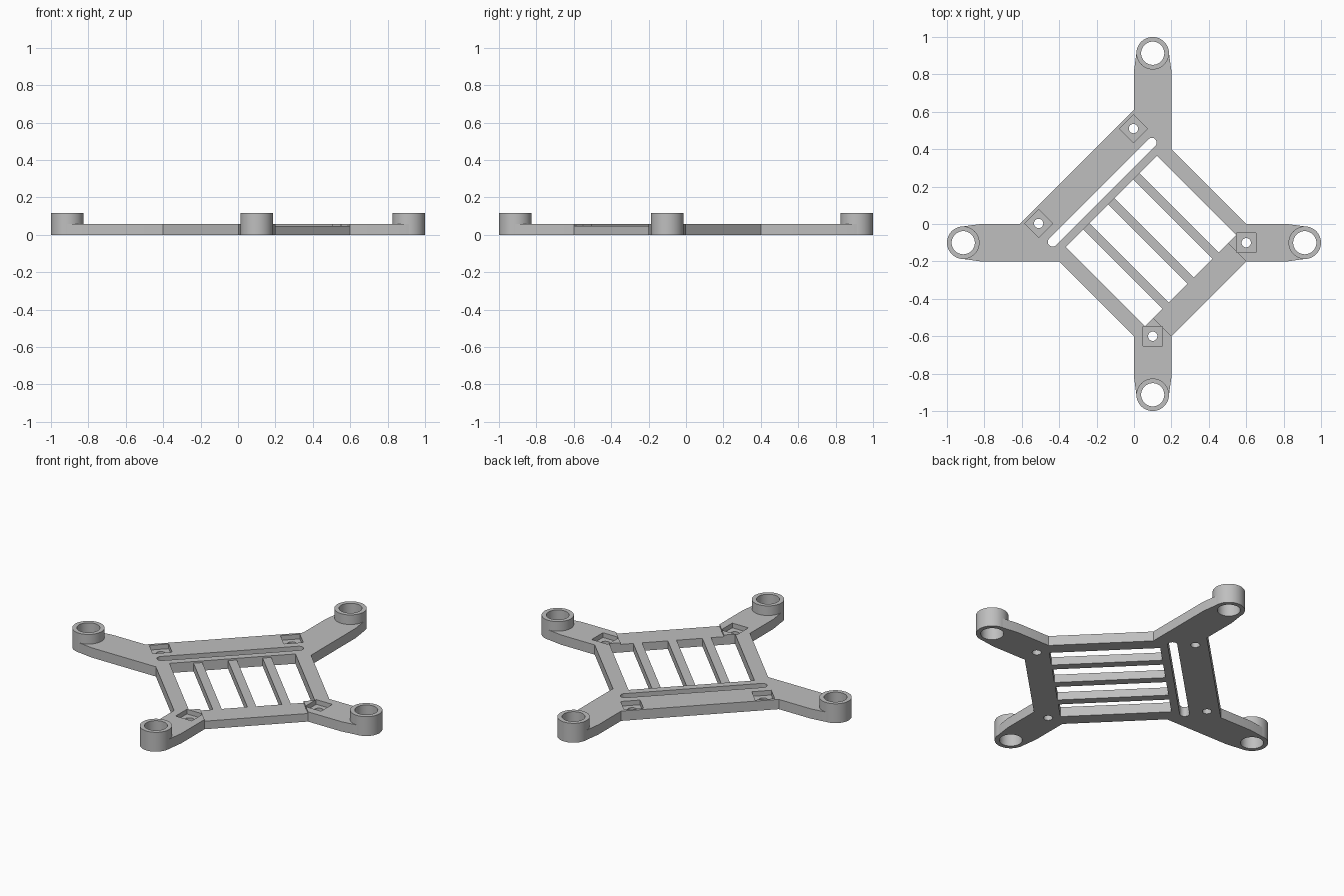
import bpy, bmesh, math

if "Cube" in bpy.data.objects:
    bpy.data.objects.remove(bpy.data.objects["Cube"], do_unlink=True)

PLATE, RAIL, MOUNT = 0.058, 0.048, 0.115   # heights of plate, lowered rail, motor mounts
OUTER, INNER = 0.087, 0.062                # motor mount radii
WIN_S, WIN_D0, WIN_D1 = 0.487, -0.243, 0.605

grey = bpy.data.materials.new("light_grey")
grey.use_nodes = True
colour = (0.52, 0.52, 0.52, 1)
grey.diffuse_color = colour
grey.node_tree.nodes["Principled BSDF"].inputs["Base Color"].default_value = colour


def prism(name, pts, z0, z1):
    """Extrude a flat outline between two heights."""
    bm = bmesh.new()
    face = bm.faces.new([bm.verts.new((x, y, z0)) for x, y in pts])
    ext = bmesh.ops.extrude_face_region(bm, geom=[face])["geom"]
    bmesh.ops.translate(bm, vec=(0, 0, z1 - z0),
                        verts=[g for g in ext if isinstance(g, bmesh.types.BMVert)])
    bmesh.ops.recalc_face_normals(bm, faces=bm.faces)
    mesh = bpy.data.meshes.new(name)
    bm.to_mesh(mesh)
    bm.free()
    mesh.materials.append(grey)
    obj = bpy.data.objects.new(name, mesh)
    bpy.context.collection.objects.link(obj)
    return obj


def circle(c, r, n=48):
    return [(c[0] + r * math.cos(math.tau * i / n), c[1] + r * math.sin(math.tau * i / n))
            for i in range(n)]


def diag(s, d):
    """Diagonal coordinates: s = x + y, d = x - y."""
    return ((s + d) / 2, (s - d) / 2)


def diag_box(s0, s1, d0, d1):
    return [diag(s0, d0), diag(s1, d0), diag(s1, d1), diag(s0, d1)]


def mirror(p):
    """Mirror across the frame's diagonal axis."""
    return (-p[1], -p[0])


def cut(obj, pts, z0=-0.1, z1=0.3):
    tool = prism("cutter", pts, z0, z1)
    tool.hide_render = True
    mod = obj.modifiers.new("cut", "BOOLEAN")
    mod.operation, mod.solver, mod.object = "DIFFERENCE", "EXACT", tool
    bpy.context.view_layer.objects.active = obj
    bpy.ops.object.modifier_apply(modifier=mod.name)
    bpy.data.objects.remove(tool, do_unlink=True)


# Flat plate with four tapered arms
reach = 1 - OUTER
half = [(0, 0.61), (0, 0.82), (0.1 - OUTER, reach), (0.1 + OUTER, reach), (0.2, 0.82), (0.2, 0.4),
        (0.6, 0), (0.82, 0), (reach, -0.1 + OUTER), (reach, -0.1 - OUTER), (0.82, -0.2), (0.6, -0.2)]
plate = prism("frame_plate", half + [mirror(p) for p in reversed(half)], 0, PLATE)

# Lowered rail and the central window
cut(plate, diag_box(-0.4, 0.4, 0.5, 0.9), RAIL)
cut(plate, diag_box(-WIN_S, WIN_S, WIN_D0, WIN_D1))

# Rounded strap slot
slot = []
for sign in (1, -1):
    cx, cy = diag(0.53 * sign, -0.34)
    start = -math.pi / 4 if sign > 0 else math.pi * 3 / 4
    slot += [(cx + 0.026 * math.cos(start + math.pi * i / 12),
              cy + 0.026 * math.sin(start + math.pi * i / 12)) for i in range(13)]
cut(plate, slot)

# Square nut pockets with bolt holes
for centre, turn in (((-0.003, 0.51), 0), ((0.6, -0.1), math.pi / 4)):
    size = 0.075
    square = [(centre[0] + size * math.cos(turn + math.pi / 2 * i),
               centre[1] + size * math.sin(turn + math.pi / 2 * i)) for i in range(4)]
    bolt = circle(centre, 0.025, 24)
    for side in (lambda p: p, mirror):
        cut(plate, [side(p) for p in square], 0.03)
        cut(plate, [side(p) for p in bolt])

# Raised ring-shaped motor mounts at the arm ends
parts = [plate]
for name, centre in (("back", (0.1, reach)), ("left", (reach, -0.1)),
                     ("right", (-reach, -0.1)), ("front", (0.1, -reach))):
    cut(plate, circle(centre, 0.078))
    ring = prism("motor_mount_" + name, circle(centre, OUTER), 0, MOUNT)
    cut(ring, circle(centre, INNER))
    parts.append(ring)

# Crossbars spanning the window
for i, s in enumerate((-0.267, 0, 0.267)):
    parts.append(prism(f"crossbar_{i + 1}", diag_box(s - 0.034, s + 0.034, WIN_D0, WIN_D1), 0, RAIL))

# Smooth the round walls, keep the edges sharp
bpy.ops.object.select_all(action="DESELECT")
for part in parts:
    part.select_set(True)
bpy.context.view_layer.objects.active = plate
bpy.ops.object.shade_smooth_by_angle(angle=math.radians(30))
